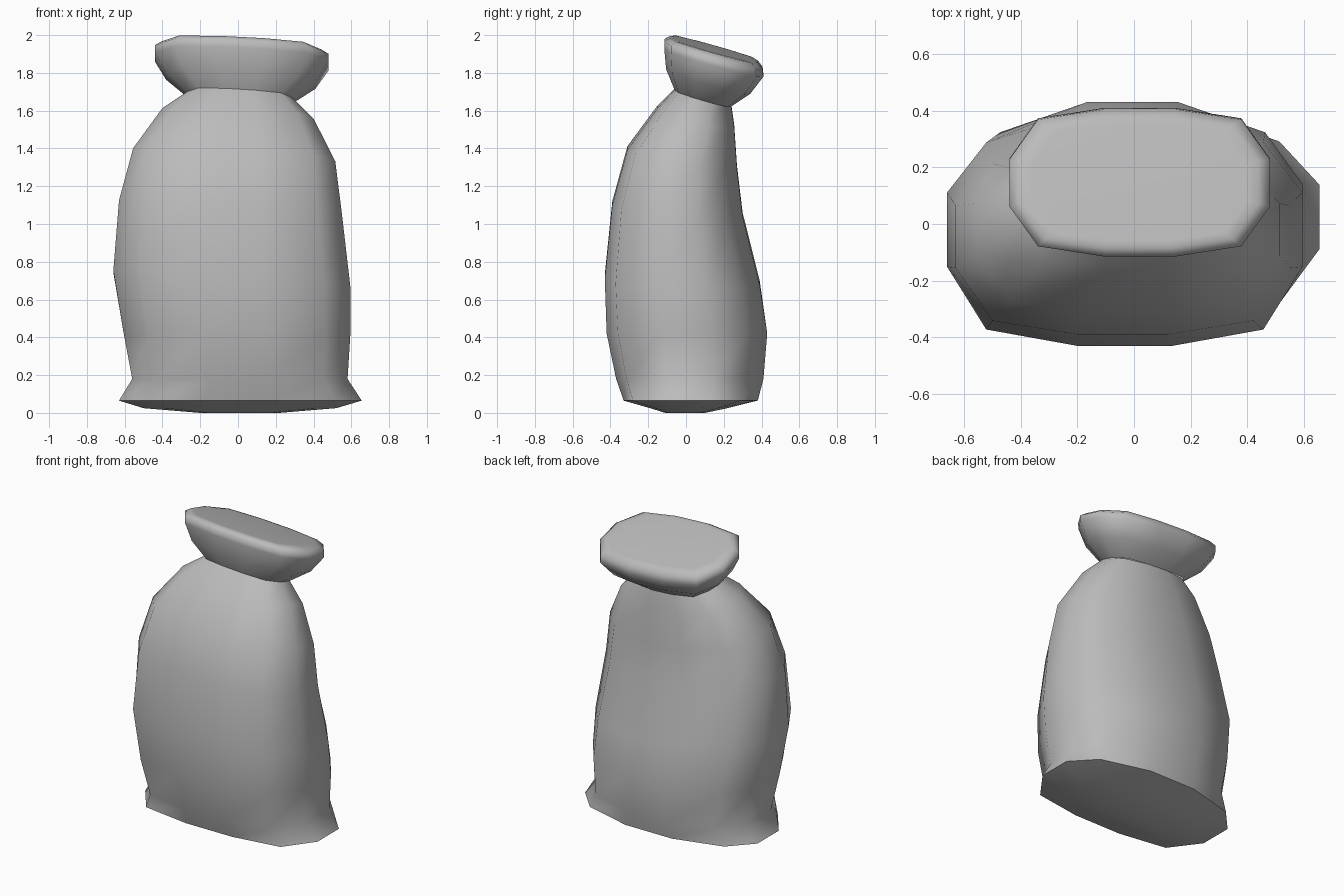
import bpy
import bmesh

cube = bpy.data.objects.get("Cube")
if cube:
    bpy.data.objects.remove(cube, do_unlink=True)

cloth = bpy.data.materials.new("grey cloth")
cloth.use_nodes = True
GREY = (0.5, 0.5, 0.5, 1)
cloth.diffuse_color = GREY
cloth.node_tree.nodes["Principled BSDF"].inputs["Base Color"].default_value = GREY


def ring(bm, x0, x1, y0, y1, z, tilt_x=0, tilt_y=0, back=0.84):
    """Tilted twelve-sided rounded rectangle filling the given bounds."""
    front_half = [(-1, -0.32), (-0.78, -0.86), (-0.27, -1),
                  (0.27, -1), (0.78, -0.86), (1, -0.32)]
    back_half = [(1, 0.32), (0.78, back), (0.27, 1),
                 (-0.27, 1), (-0.78, back), (-1, 0.32)]
    cx, cy, hx, hy = (x0 + x1) / 2, (y0 + y1) / 2, (x1 - x0) / 2, (y1 - y0) / 2
    return [bm.verts.new((cx + u * hx, cy + v * hy,
                          z + tilt_x * u * hx + tilt_y * v * hy))
            for u, v in front_half + back_half]


def loft(name, sections, back, cap=False):
    """Skin a stack of rings, listed from bottom to top."""
    bm = bmesh.new()
    rings = [ring(bm, *s, back=back) for s in sections]
    for low, high in zip(rings, rings[1:]):
        for i in range(len(low)):
            j = (i + 1) % len(low)
            bm.faces.new((low[i], low[j], high[j], high[i]))
    if cap == "top":
        bm.faces.new(rings[-1])
    elif cap == "bottom":
        bm.faces.new(rings[0][::-1])
    mesh = bpy.data.meshes.new(name)
    bm.to_mesh(mesh)
    bm.free()
    mesh.materials.append(cloth)
    mesh.shade_smooth()
    obj = bpy.data.objects.new(name, mesh)
    bpy.context.collection.objects.link(obj)
    return obj


hem = (-0.63, 0.655, -0.33, 0.38, 0.065)
neck = (-0.27, 0.29, -0.06, 0.24, 1.67, -0.06, -0.29)

# Sagging underside
loft("sack_base", [
    (-0.2, 0.22, -0.11, 0.1, 0.0),
    (-0.5, 0.52, -0.19, 0.22, 0.025),
    hem,
], 0.75, "bottom")

# Filled body, leaning back toward the neck
loft("sack_body", [
    hem,
    (-0.56, 0.58, -0.37, 0.41, 0.18),
    (-0.605, 0.595, -0.42, 0.43, 0.42),
    (-0.66, 0.595, -0.43, 0.39, 0.705, -0.07, -0.04),
    (-0.63, 0.55, -0.39, 0.30, 1.08, -0.06, -0.09),
    (-0.555, 0.515, -0.31, 0.27, 1.35, -0.065, -0.18),
    (-0.40, 0.40, -0.15, 0.255, 1.57, -0.07, -0.25),
    neck,
], 0.75)

# Flared bunch of cloth above the tie
loft("sack_top", [
    neck,
    (-0.38, 0.41, -0.105, 0.34, 1.76, -0.06, -0.29),
    (-0.44, 0.48, -0.115, 0.41, 1.86, -0.05, -0.28),
    (-0.44, 0.48, -0.115, 0.405, 1.90, -0.05, -0.28),
    (-0.405, 0.44, -0.085, 0.38, 1.925, -0.05, -0.28),
    (-0.36, 0.40, -0.06, 0.355, 1.927, -0.05, -0.28),
], 0.86, "top")
